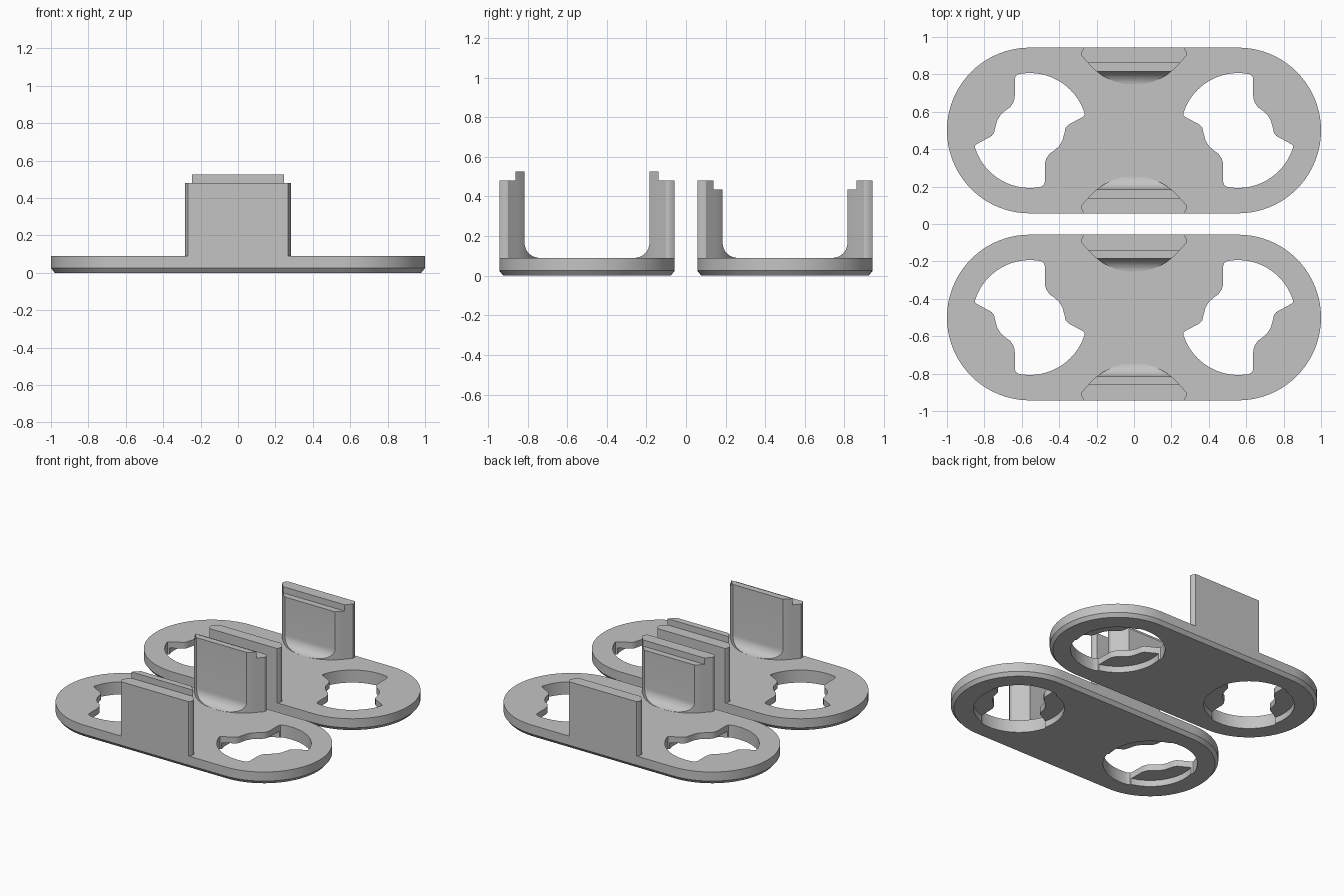
import bpy, bmesh, math
from math import sin, cos, pi, radians

if "Cube" in bpy.data.objects:
    bpy.data.objects.remove(bpy.data.objects["Cube"])

gray = bpy.data.materials.new("light_gray")
gray.use_nodes = True
gray.diffuse_color = (0.55, 0.55, 0.55, 1)
gray.node_tree.nodes["Principled BSDF"].inputs["Base Color"].default_value = (0.55, 0.55, 0.55, 1)

R, END_X, PLATE_Y, TOP = 0.443, 0.557, 0.5, 0.09


def arc(cx, cy, r, a0, a1, n):
    """Points on an arc, angles in degrees."""
    angles = [radians(a0 + (a1 - a0) * i / n) for i in range(n + 1)]
    return [(cx + r * cos(a), cy + r * sin(a)) for a in angles]


def loft(name, rings):
    """Solid through a stack of equal-length rings, capped at both ends."""
    bm = bmesh.new()
    loops = [[bm.verts.new(p) for p in ring] for ring in rings]
    n = len(loops[0])
    for a, b in zip(loops, loops[1:]):
        for i in range(n):
            j = (i + 1) % n
            bm.faces.new((a[i], a[j], b[j], b[i]))
    bm.faces.new(loops[0])
    bm.faces.new(loops[-1])
    bmesh.ops.recalc_face_normals(bm, faces=bm.faces)
    mesh = bpy.data.meshes.new(name)
    bm.to_mesh(mesh)
    bm.free()
    mesh.materials.append(gray)
    obj = bpy.data.objects.new(name, mesh)
    bpy.context.collection.objects.link(obj)
    return obj


def prism_z(name, pts, z0, z1):
    return loft(name, [[(x, y, z) for x, y in pts] for z in (z0, z1)])


def prism_x(name, pts, half):
    return loft(name, [[(x, y, z) for y, z in pts] for x in (-half, half)])


def combine(obj, cutter, operation):
    """Apply a boolean and discard the cutter."""
    mod = obj.modifiers.new("cut", 'BOOLEAN')
    mod.operation, mod.solver, mod.object = operation, 'EXACT', cutter
    bpy.context.view_layer.update()
    graph = bpy.context.evaluated_depsgraph_get()
    mesh = bpy.data.meshes.new_from_object(obj.evaluated_get(graph))
    obj.modifiers.clear()
    obj.data = mesh
    bpy.data.objects.remove(cutter)


def smooth(obj):
    bpy.ops.object.select_all(action='DESELECT')
    obj.select_set(True)
    bpy.context.view_layer.objects.active = obj
    bpy.ops.object.shade_smooth_by_angle(angle=radians(28))


def stadium(r, y, z):
    pts = arc(END_X, y, r, -90, 90, 40) + arc(-END_X, y, r, 90, 270, 40)
    return [(px, py, z) for px, py in pts]


def key_outline():
    """Twist-lock opening: half an outline, repeated by a half turn."""
    half = [(0.08, 0.20), (0.08, 0.275), (0.075, 0.292)]
    half += arc(0, 0, 0.307, 79, 162, 24)
    half += [(-0.294, 0.082), (-0.286, 0.074), (-0.205, 0.03), (-0.192, 0.015),
             (-0.185, -0.015), (-0.174, -0.055), (-0.155, -0.085), (-0.13, -0.107),
             (-0.105, -0.125), (-0.088, -0.15), (-0.081, -0.175)]
    return half + [(-x, -y) for x, y in half]


def build_plate(name, side):
    y0 = side * PLATE_Y
    plate = loft(name, [stadium(R - 0.02, y0, 0), stadium(R, y0, 0.025), stadium(R, y0, TOP)])
    for sx in (-1, 1):
        cx = sx * END_X
        # Keyed opening through the plate, round recess underneath
        key = [(cx + sx * x, y0 + side * y) for x, y in key_outline()]
        combine(plate, prism_z("key_cutter", key, -0.1, 0.2), 'DIFFERENCE')
        round_pts = arc(cx, y0, 0.295, 0, 354, 59)
        combine(plate, prism_z("recess_cutter", round_pts, -0.1, 0.045), 'DIFFERENCE')
    smooth(plate)


def build_post(name, y0, s, lip):
    """Upright wall; v is the distance inward from the plate's long edge."""
    def edge(v):
        return y0 + s * (R - v)
    # Side profile with stepped top and fillet at the foot
    profile = [(0, TOP), (0, 0.48), (0.083, 0.48), (0.083, lip), (0.128, lip)]
    profile += arc(0.203, TOP + 0.075, 0.075, 180, 270, 10)
    post = prism_x(name, [(edge(v), z) for v, z in profile], 0.4)
    # Plan shape: flared sides and a bowed inner face
    reach = math.degrees(math.asin(0.245 / 0.318))
    plan = [(0.268, 0), (0.278, 0.015), (0.283, 0.032), (0.281, 0.043)]
    plan += arc(0, -0.12, 0.318, 90 - reach, 90 + reach, 32)
    plan += [(-0.281, 0.043), (-0.283, 0.032), (-0.278, 0.015), (-0.268, 0)]
    combine(post, prism_z("plan_cutter", [(x, edge(v)) for x, v in plan], 0, 1), 'INTERSECT')
    smooth(post)


# Front pair has a raised inner lip, back pair a lowered one
for label, side, lip in (("front", -1, 0.525), ("back", 1, 0.435)):
    build_plate(label + "_plate", side)
    for place, s in (("outer", side), ("inner", -side)):
        build_post(f"{label}_{place}_post", side * PLATE_Y, s, lip)
